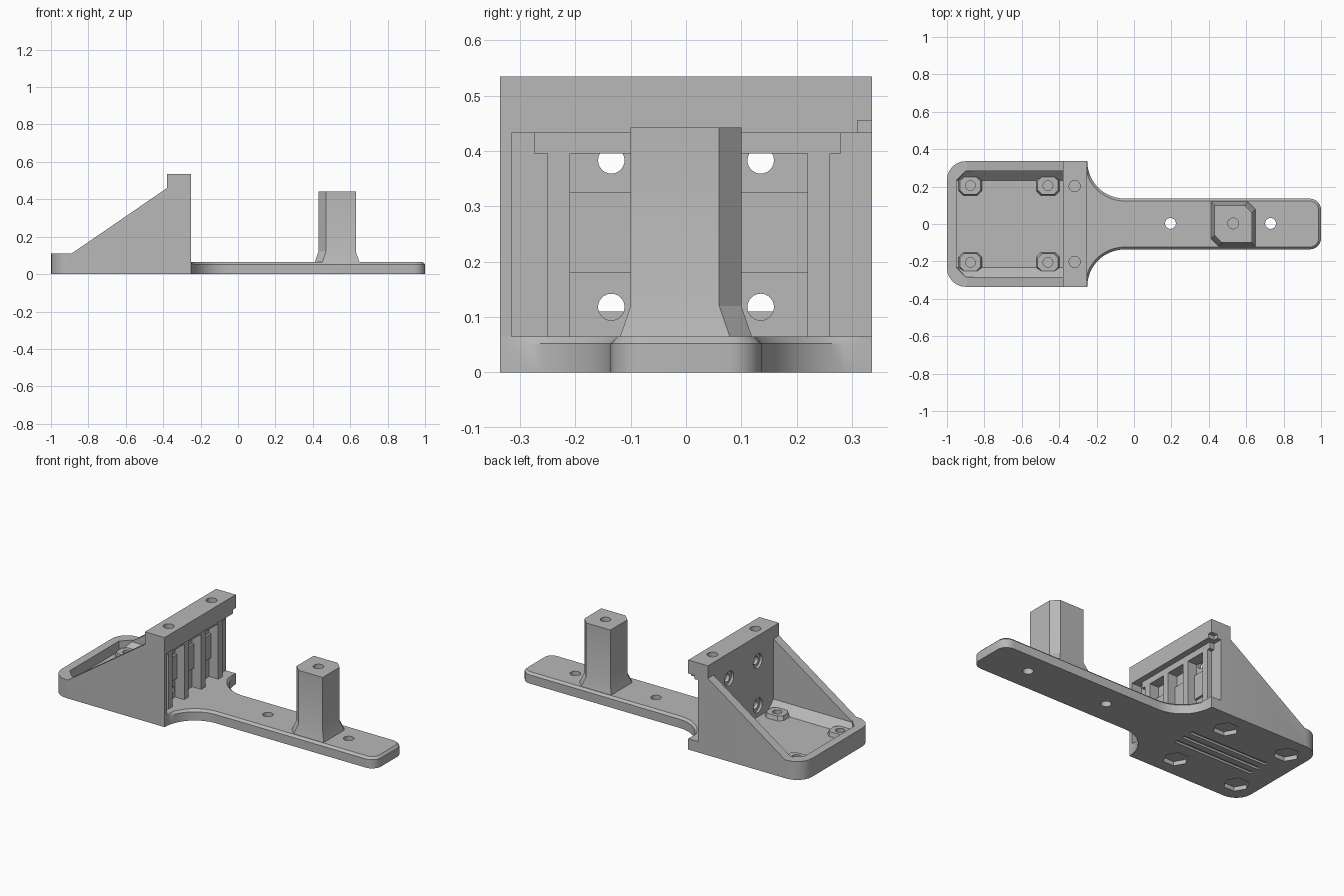
import bpy, bmesh
from math import sin, cos, pi, radians

cube = bpy.data.objects.get("Cube")
if cube:
    bpy.data.objects.remove(cube, do_unlink=True)

grey = bpy.data.materials.new("matte_grey")
grey.use_nodes = True
grey.diffuse_color = (0.48, 0.48, 0.48, 1)
for node in grey.node_tree.nodes:
    if node.type == 'BSDF_PRINCIPLED':
        node.inputs["Base Color"].default_value = grey.diffuse_color


def loft(name, rings):
    """Closed solid through rings of equal point count."""
    bm = bmesh.new()
    vs = [[bm.verts.new(p) for p in ring] for ring in rings]
    n = len(vs[0])
    for a, b in zip(vs, vs[1:]):
        for i in range(n):
            j = (i + 1) % n
            bm.faces.new((a[i], a[j], b[j], b[i]))
    bm.faces.new(vs[0])
    bm.faces.new(vs[-1])
    bmesh.ops.recalc_face_normals(bm, faces=bm.faces)
    mesh = bpy.data.meshes.new(name)
    bm.to_mesh(mesh)
    bm.free()
    mesh.materials.append(grey)
    ob = bpy.data.objects.new(name, mesh)
    bpy.context.collection.objects.link(ob)
    return ob


def stack(name, layers):
    """Loft plan outlines given as (outline, z)."""
    return loft(name, [[(x, y, z) for x, y in pts] for pts, z in layers])


def box(name, x, y, z):
    pts = [(x[0], y[0]), (x[1], y[0]), (x[1], y[1]), (x[0], y[1])]
    return stack(name, [(pts, z[0]), (pts, z[1])])


def arc(cx, cy, r, a0, a1, n):
    angles = [radians(a0 + (a1 - a0) * i / n) for i in range(n + 1)]
    return [(cx + r * cos(a), cy + r * sin(a)) for a in angles]


def post_hole(x, y, r, z0, z1, n=24):
    pts = arc(x, y, r, 0, 360 - 360 / n, n - 1)
    return stack("hole_cutter", [(pts, z0), (pts, z1)])


def x_hole(y, z, r, x0, x1):
    pts = arc(y, z, r, 0, 345, 23)
    return loft("hole_cutter", [[(x, a, b) for a, b in pts] for x in (x0, x1)])


def combine(ob, tool, op='DIFFERENCE'):
    mod = ob.modifiers.new("cut", 'BOOLEAN')
    mod.operation, mod.solver, mod.object = op, 'EXACT', tool
    bpy.context.view_layer.objects.active = ob
    bpy.ops.object.modifier_apply(modifier=mod.name)
    bpy.data.objects.remove(tool, do_unlink=True)


def finish(ob):
    bpy.ops.object.select_all(action='DESELECT')
    ob.select_set(True)
    bpy.context.view_layer.objects.active = ob
    bpy.ops.object.shade_smooth_by_angle(angle=radians(25))


def chamfered(x, y, hx, hy, c):
    return [(x - hx + c, y - hy), (x + hx - c, y - hy), (x + hx, y - hy + c),
            (x + hx, y + hy - c), (x + hx - c, y + hy), (x - hx + c, y + hy),
            (x - hx, y + hy - c), (x - hx, y - hy + c)]


W = 0.336       # bracket half width
SHELF = 0.065   # base plate top
BACK, FRONT = -0.38, -0.25

# Bracket: rounded plan trimmed to the sloping side profile
plan = ([(FRONT, -W), (FRONT, W)] + arc(-0.9, W - 0.1, 0.1, 90, 180, 6)
        + arc(-0.9, 0.1 - W, 0.1, 180, 270, 6))
bracket = stack("bracket", [(plan, 0), (plan, 0.535)])
side = [(-1.1, -0.1), (-1.1, 0.11), (-0.89, 0.11), (BACK, 0.46),
        (BACK, 0.6), (0, 0.6), (0, -0.1)]
combine(bracket, loft("profile_trim", [[(x, y, z) for x, z in side] for y in (-0.5, 0.5)]),
        'INTERSECT')


# Tray hollow with sloped lower walls
def tray(corner, half):
    return [(BACK, -half), (BACK, half), (corner, half), (-0.95, 0.232),
            (-0.95, -0.232), (corner, -half)]


combine(bracket, stack("tray_cutter", [(tray(-0.945, 0.233), 0.05),
                                       (tray(-0.9, 0.283), 0.1),
                                       (tray(-0.9, 0.283), 0.7)]))

# Screw bosses with blind holes above and hexagonal nut pockets below
for x in (-0.875, -0.46):
    for y in (-0.205, 0.205):
        combine(bracket, stack("boss", [(chamfered(x, y, 0.064, 0.054, 0.025), 0.045),
                                        (chamfered(x, y, 0.055, 0.046, 0.022), 0.075)]),
                'UNION')
        combine(bracket, post_hole(x, y, 0.026, 0.04, 0.2))
        combine(bracket, post_hole(x, y, 0.07, -0.1, 0.025, 6))

# Grooves under the tray
for y in (-0.06, 0, 0.06):
    combine(bracket, box("groove_cutter", (-0.86, -0.34), (y - 0.011, y + 0.011), (-0.1, 0.012)))

# Slot in the upright, open at the left side
combine(bracket, box("slot_cutter", (-0.315, 0), (-0.315, 0.5), (SHELF, 0.432)))
combine(bracket, box("mouth_cutter", (-0.29, 0), (0.31, 0.5), (0.4, 0.455)))
for z in ((SHELF, 0.18), (0.325, 0.395)):
    combine(bracket, box("pocket_cutter", (-0.345, -0.2), (-0.21, 0.22), z))
combine(bracket, box("pocket_cutter", (-0.332, -0.2), (-0.21, 0.22), (0.17, 0.335)))

# Countersunk mounting holes through the upright
for y in (-0.135, 0.135):
    for z in (0.118, 0.383):
        combine(bracket, x_hole(y, z, 0.024, -0.5, -0.2))
        combine(bracket, x_hole(y, z, 0.043, -0.42, -0.365))
    combine(bracket, post_hole(-0.317, 1.5 * y, 0.03, 0.46, 0.7))
finish(bracket)

# Rails standing in the slot, with a cross strip above them
for i, y in enumerate((-0.23, -0.08, 0.08, 0.24)):
    box(f"slot_rail_{i + 1}", (-0.35, -0.285), (y - 0.02, y + 0.02), (SHELF - 0.005, 0.4))
box("slot_cross_strip", (-0.35, -0.285), (-0.275, 0.28), (0.395, 0.435))


# Arm with flared root, rounded tip and chamfered top edge
def arm_outline(inset):
    half = ([(max(x, FRONT), y) for x, y in arc(-0.05, W, 0.2 + inset, 180, 270, 12)]
            + arc(0.94, W - 0.26, 0.06 - inset, 90, 0, 6))
    return half + [(x, -y) for x, y in reversed(half)]


arm = stack("arm", [(arm_outline(0), 0), (arm_outline(0), 0.052), (arm_outline(0.013), SHELF)])
for x in (0.195, 0.73):
    combine(arm, post_hole(x, 0.003, 0.029, -0.1, 0.2))
finish(arm)


# Post with two chamfered corners and a flared foot
def post_outline(g):
    h, c = 0.1 + g, 0.04
    pts = [(c - h, -h), (h, -h), (h, h - c), (h - c, h), (-h, h), (-h, c - h)]
    return [(0.53 + x, y) for x, y in pts]


post = stack("post", [(post_outline(0.02), 0.06), (post_outline(0.019), SHELF),
                      (post_outline(0), 0.12), (post_outline(0), 0.442)])
combine(post, post_hole(0.53, 0.003, 0.029, 0.34, 0.6))
finish(post)
